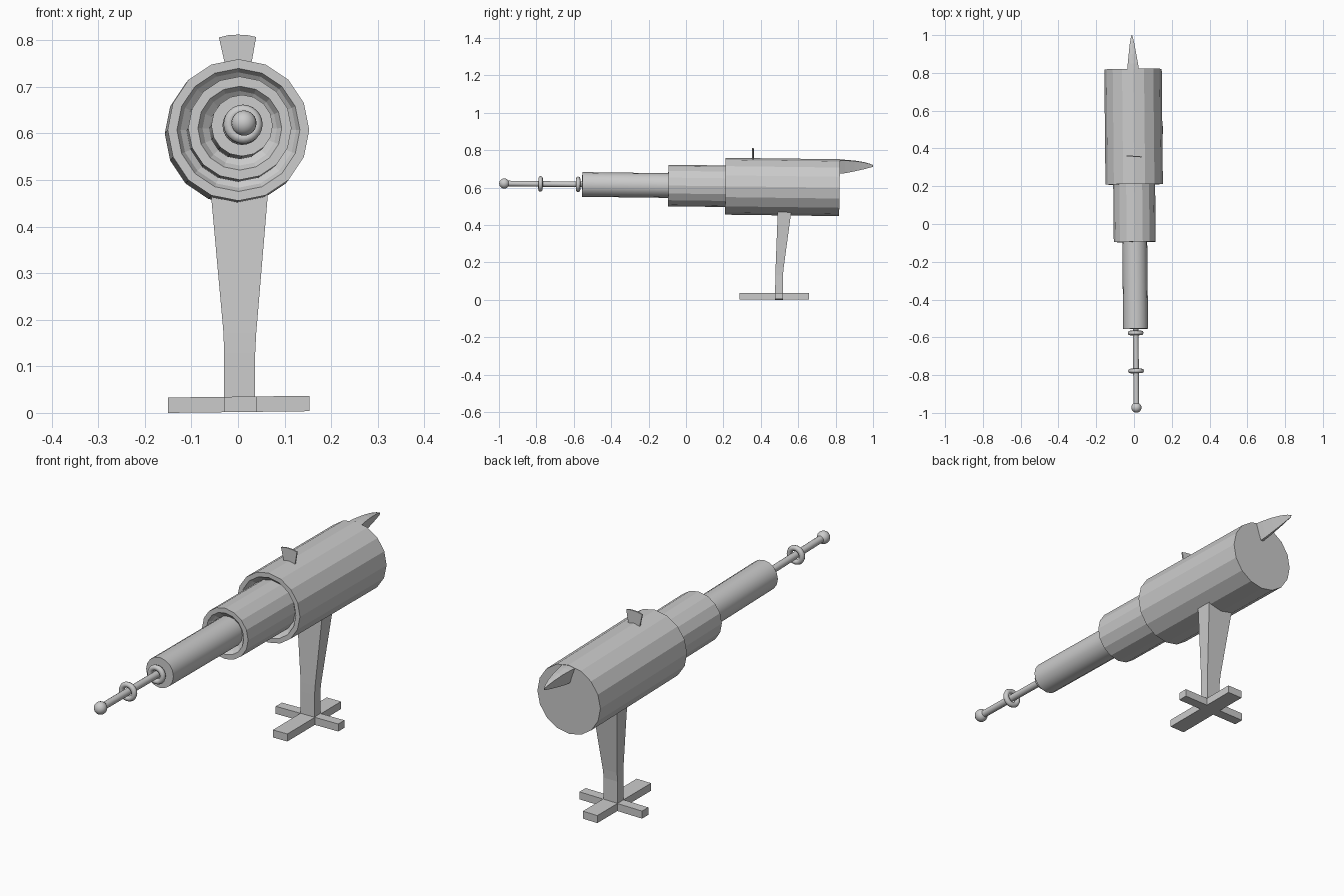
import bpy, bmesh, math

if "Cube" in bpy.data.objects:
    bpy.data.objects.remove(bpy.data.objects["Cube"])

TILT, YAW, ORIGIN = -0.0125, 0.01, (0.003, 0, 0.61)


def finish(name, bm, smooth=None, on_axis=False):
    bmesh.ops.recalc_face_normals(bm, faces=bm.faces)
    me = bpy.data.meshes.new(name)
    bm.to_mesh(me)
    bm.free()
    ob = bpy.data.objects.new(name, me)
    bpy.context.collection.objects.link(ob)
    if on_axis:
        ob.location = ORIGIN
        ob.rotation_euler = (TILT, 0, YAW)
    if smooth:
        bpy.ops.object.select_all(action='DESELECT')
        ob.select_set(True)
        bpy.context.view_layer.objects.active = ob
        bpy.ops.object.shade_smooth_by_angle(angle=math.radians(smooth))
    return ob


def loft(name, rings, smooth=None, on_axis=False, closed=False):
    """Skin rings of points; cap both ends, or join the last ring to the first."""
    bm = bmesh.new()
    vs = [[bm.verts.new(p) for p in r] for r in rings]
    n = len(vs[0])
    pairs = list(zip(vs, vs[1:])) + ([(vs[-1], vs[0])] if closed else [])
    for a, b in pairs:
        for i in range(n):
            j = (i + 1) % n
            bm.faces.new((a[i], a[j], b[j], b[i]))
    if not closed:
        bm.faces.new(vs[0])
        bm.faces.new(vs[-1])
    return finish(name, bm, smooth, on_axis)


def lathe(name, profile, sides=16, smooth=None, closed=False):
    """Turn (y, radius) points around the barrel axis."""
    rings = [[(r * math.sin(2 * math.pi * i / sides), y, r * math.cos(2 * math.pi * i / sides))
              for i in range(sides)] for y, r in profile]
    return loft(name, rings, smooth, True, closed)


# Stepped barrel, with dished front faces on the two larger sections
lathe("main_body", [(0.82, 0.152), (0.21, 0.152), (0.21, 0.132), (0.225, 0.124), (0.24, 0.105)])
lathe("middle_tube", [(0.26, 0.111), (-0.095, 0.111), (-0.095, 0.09), (-0.08, 0.08), (-0.065, 0.06)])
lathe("front_tube", [(-0.04, 0.066), (-0.555, 0.066)], smooth=30)

# Thin front rod with rings and a ball tip
lathe("front_rod", [(-0.53, 0.015), (-0.96, 0.015)], smooth=30)
for i, y in enumerate((-0.577, -0.778)):
    circle = [(y + 0.012 * math.cos(a * math.pi / 4), 0.03 + 0.012 * math.sin(a * math.pi / 4))
              for a in range(8)]
    lathe(f"rod_ring_{i + 1}", circle, 24, 60, closed=True)
bm = bmesh.new()
bmesh.ops.create_uvsphere(bm, u_segments=20, v_segments=12, radius=0.027)
for v in bm.verts:
    v.co.y -= 0.972
finish("tip_ball", bm, 60, True)

# Fan-shaped sight plate on top
outline = [(-0.026, 0.74), (-0.041, 0.806), (-0.02, 0.811), (0, 0.812),
           (0.02, 0.811), (0.039, 0.807), (0.027, 0.74)]
loft("sight_plate", [[(x, y - 0.05 * x, z) for x, z in outline] for y in (0.355, 0.361)])

# Tapering rear horn: y, half width, top z, bottom z
horn = [(0.80, 0.033, 0.750, 0.672), (0.85, 0.027, 0.749, 0.677),
        (0.90, 0.020, 0.745, 0.687), (0.95, 0.013, 0.737, 0.698),
        (0.985, 0.006, 0.727, 0.707), (1.0, 0.002, 0.721, 0.711)]
rings = []
for y, w, t, b in horn:
    c = -0.004 - 0.04 * (y - 0.8)
    rings.append([(c - w, y, t - 0.15 * w), (c, y, t), (c + w, y, t - 0.15 * w),
                  (c + 0.2 * w, y, b), (c - 0.2 * w, y, b)])
loft("rear_horn", rings)

# Stand column: z, x range, y range
column = [(0.01, -0.03, 0.037, 0.476, 0.518), (0.13, -0.03, 0.037, 0.478, 0.518),
          (0.17, -0.031, 0.039, 0.479, 0.522), (0.48, -0.059, 0.065, 0.491, 0.564)]
loft("stand_column", [[(x0, y0, z), (x1, y0, z), (x1, y1, z), (x0, y1, z)]
                      for z, x0, x1, y0, y1 in column])

# Cross-shaped foot
x0, x1, y0, y1 = -0.03, 0.04, 0.476, 0.519
cross = [(x0, 0.285), (x1, 0.285), (x1, y0), (0.154, y0), (0.154, y1), (x1, y1),
         (x1, 0.658), (x0, 0.658), (x0, y1), (-0.15, y1), (-0.15, y0), (x0, y0)]
loft("cross_foot", [[(x, y, z + 0.012 * (x + 0.15)) for x, y in cross] for z in (0.0, 0.033)])
